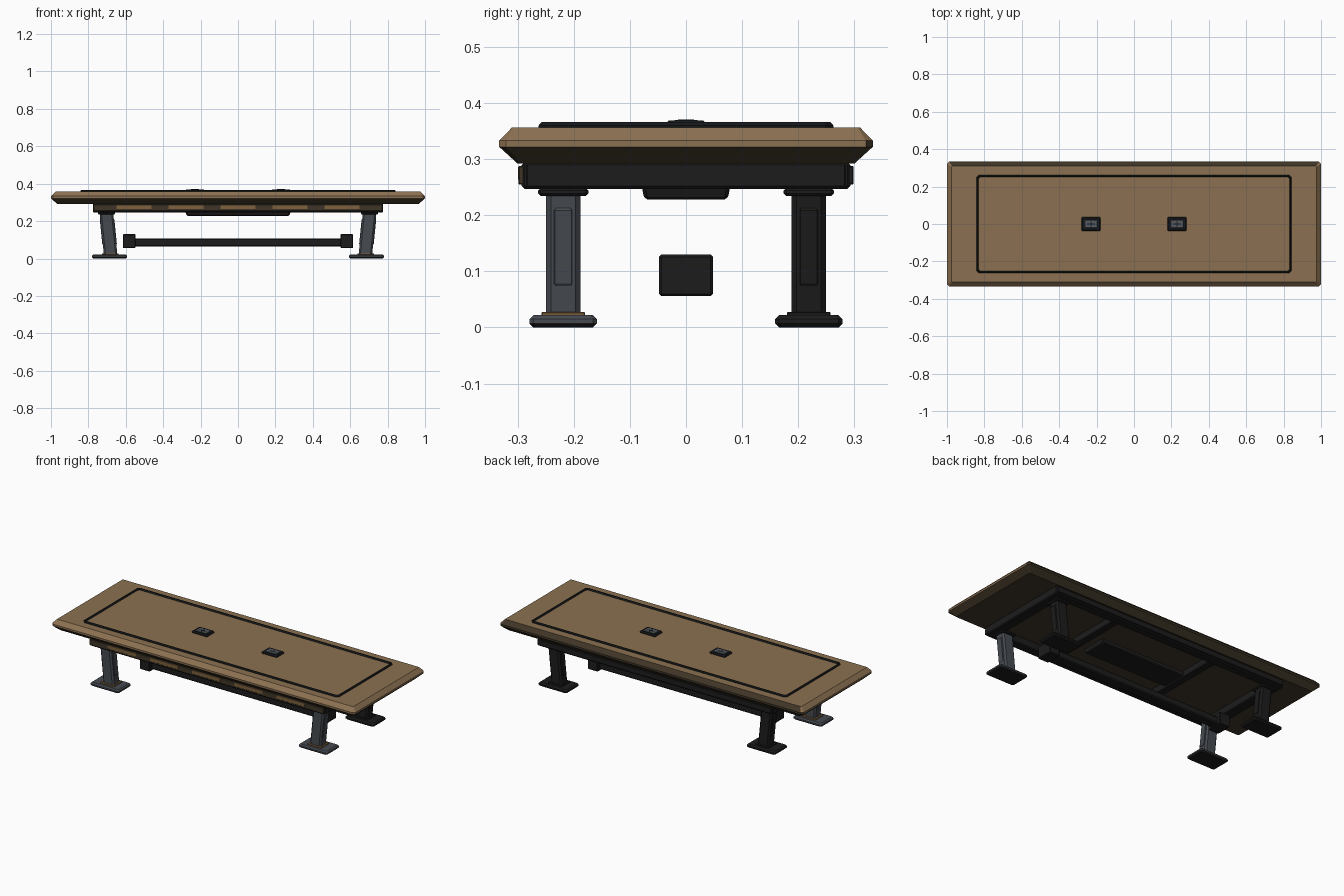
import bpy, bmesh

if "Cube" in bpy.data.objects:
    bpy.data.objects.remove(bpy.data.objects["Cube"])


def material(name, rgb):
    m = bpy.data.materials.new(name)
    m.diffuse_color = (*rgb, 1)
    m.use_nodes = True
    m.node_tree.nodes["Principled BSDF"].inputs["Base Color"].default_value = m.diffuse_color
    return m


WOOD = material("warm wood", (0.26, 0.163, 0.083))
DARK_WOOD = material("dark wood", (0.05, 0.036, 0.02))
BRONZE = material("bronze trim", (0.20, 0.115, 0.045))
CHARCOAL = material("charcoal metal", (0.0115, 0.0115, 0.0115))
STEEL = material("blue grey steel", (0.062, 0.07, 0.082))
BLACK = material("black trim", (0.008, 0.009, 0.010))
PORT = material("port grey", (0.09, 0.105, 0.125))


def octagon(hx, hy, z, cut, cx=0, cy=0):
    """Rectangle with cut corners, as eight points."""
    a, b = hx - cut, hy - cut
    pts = [(hx, -b), (hx, b), (a, hy), (-a, hy), (-hx, b), (-hx, -b), (-a, -hy), (a, -hy)]
    return [(cx + x, cy + y, z) for x, y in pts]


def loft(name, rings, mat, closed=False):
    """Skin a stack of octagons; closed makes a hollow frame."""
    bm = bmesh.new()
    loops = [[bm.verts.new(p) for p in r] for r in rings]
    pairs = list(zip(loops, loops[1:]))
    if closed:
        pairs.append((loops[-1], loops[0]))
    for lo, hi in pairs:
        for i in range(8):
            j = (i + 1) % 8
            bm.faces.new((lo[i], lo[j], hi[j], hi[i]))
    if not closed:
        bm.faces.new(loops[0][::-1])
        bm.faces.new(loops[-1])
    bmesh.ops.recalc_face_normals(bm, faces=bm.faces)
    me = bpy.data.meshes.new(name)
    bm.to_mesh(me)
    bm.free()
    me.materials.append(mat)
    ob = bpy.data.objects.new(name, me)
    bpy.context.collection.objects.link(ob)
    return ob


def block(name, x, y, z0, z1, hx, hy, mat, c=0.004):
    """Box with chamfered edges."""
    return loft(name, [octagon(hx - c, hy - c, z0, c, x, y), octagon(hx, hy, z0 + c, c, x, y),
                       octagon(hx, hy, z1 - c, c, x, y), octagon(hx - c, hy - c, z1, c, x, y)], mat)


# Tabletop with bevelled edge; underside, lower bevels and back edge are dark wood
top = loft("tabletop", [octagon(0.967, 0.30, 0.292, 0.006), octagon(1.0, 0.333, 0.322, 0.012),
                        octagon(1.0, 0.333, 0.333, 0.012), octagon(0.977, 0.31, 0.357, 0.004)], WOOD)
top.data.materials.append(DARK_WOOD)
for f in top.data.polygons:
    f.material_index = int(f.normal.z < -0.1 or f.normal.y > 0.6)

# Raised border line on the top
loft("border_trim", [octagon(0.843, 0.263, 0.354, 0.014), octagon(0.843, 0.263, 0.360, 0.014),
                     octagon(0.838, 0.258, 0.366, 0.012), octagon(0.835, 0.255, 0.366, 0.011),
                     octagon(0.831, 0.251, 0.360, 0.010), octagon(0.831, 0.251, 0.354, 0.010)],
     BLACK, closed=True)

# Socket ports: bezel, inset plate and cross
for side, sx in (("left", -1), ("right", 1)):
    x = 0.23 * sx
    block(side + "_port_bezel", x, 0, 0.354, 0.369, 0.052, 0.037, BLACK, 0.006)
    block(side + "_port_plate", x, 0, 0.366, 0.3702, 0.034, 0.021, PORT, 0.001)
    block(side + "_port_slot_long", x, 0, 0.368, 0.371, 0.022, 0.003, BLACK, 0.0005)
    block(side + "_port_slot_short", x, 0, 0.368, 0.371, 0.003, 0.014, BLACK, 0.0005)

# Under-frame: long rails with face strips, end rails, cross rails
for side, sy, strip in (("front", -1, DARK_WOOD), ("back", 1, CHARCOAL)):
    block(side + "_rail", 0, 0.267 * sy, 0.247, 0.295, 0.775, 0.026, CHARCOAL, 0.005)
    block(side + "_rail_strip", 0, 0.291 * sy, 0.255, 0.288, 0.772, 0.008, strip, 0.002)
for side, sx in (("left", -1), ("right", 1)):
    block(side + "_end_rail", 0.745 * sx, 0, 0.247, 0.295, 0.031, 0.288, CHARCOAL, 0.005)
    block(side + "_cross_rail", 0.33 * sx, 0, 0.252, 0.295, 0.022, 0.25, CHARCOAL, 0.004)

# Bronze plates spaced along the front strip
for i in range(5):
    block(f"front_rail_plate_{i + 1}", 0.278 * (i - 2), -0.298, 0.264, 0.286, 0.094, 0.002, BRONZE, 0.001)

# Cable tray under the middle
loft("cable_tray", [octagon(0.27, 0.069, 0.228, 0.006), octagon(0.276, 0.075, 0.233, 0.006),
                    octagon(0.280, 0.078, 0.246, 0.006), octagon(0.280, 0.078, 0.25, 0.006)], CHARCOAL)

# Low stretcher bar with end blocks
block("stretcher_bar", 0, 0, 0.064, 0.107, 0.57, 0.028, CHARCOAL, 0.006)
for side, sx in (("left", -1), ("right", 1)):
    block(side + "_stretcher_block", 0.582 * sx, 0, 0.056, 0.13, 0.034, 0.048, CHARCOAL, 0.004)


# Four leaning legs with collars, side panels and feet; front pair steel, back pair charcoal
def lean(z):
    return 0.681 + 0.022 * (z - 0.02) / 0.22


for xn, sx in (("left", -1), ("right", 1)):
    for yn, sy, metal, ring in (("front", -1, STEEL, BRONZE), ("back", 1, CHARCOAL, CHARCOAL)):
        n, y = f"{yn}_{xn}_", 0.219 * sy
        loft(n + "leg", [octagon(0.036, 0.031, z, 0.009, sx * lean(z), y) for z in (0.02, 0.245)], metal)
        loft(n + "leg_panel", [octagon(hx, hy, z, 0.001, sx * lean(z), y)
                               for hx, hy, z in ((0.036, 0.013, 0.074), (0.039, 0.016, 0.078),
                                                 (0.039, 0.016, 0.209), (0.036, 0.013, 0.213))], metal)
        block(n + "top_collar", sx * 0.703, y, 0.234, 0.249, 0.045, 0.045, CHARCOAL, 0.005)
        block(n + "foot_collar", sx * 0.683, y, 0.019, 0.028, 0.045, 0.039, ring, 0.002)
        foot = block(n + "foot", sx * 0.687, y, 0, 0.022, 0.094, 0.06, metal, 0.007)
        # Dark sole under each foot
        foot.data.materials.append(CHARCOAL)
        for f in foot.data.polygons:
            f.material_index = int(f.normal.z < -0.1)
